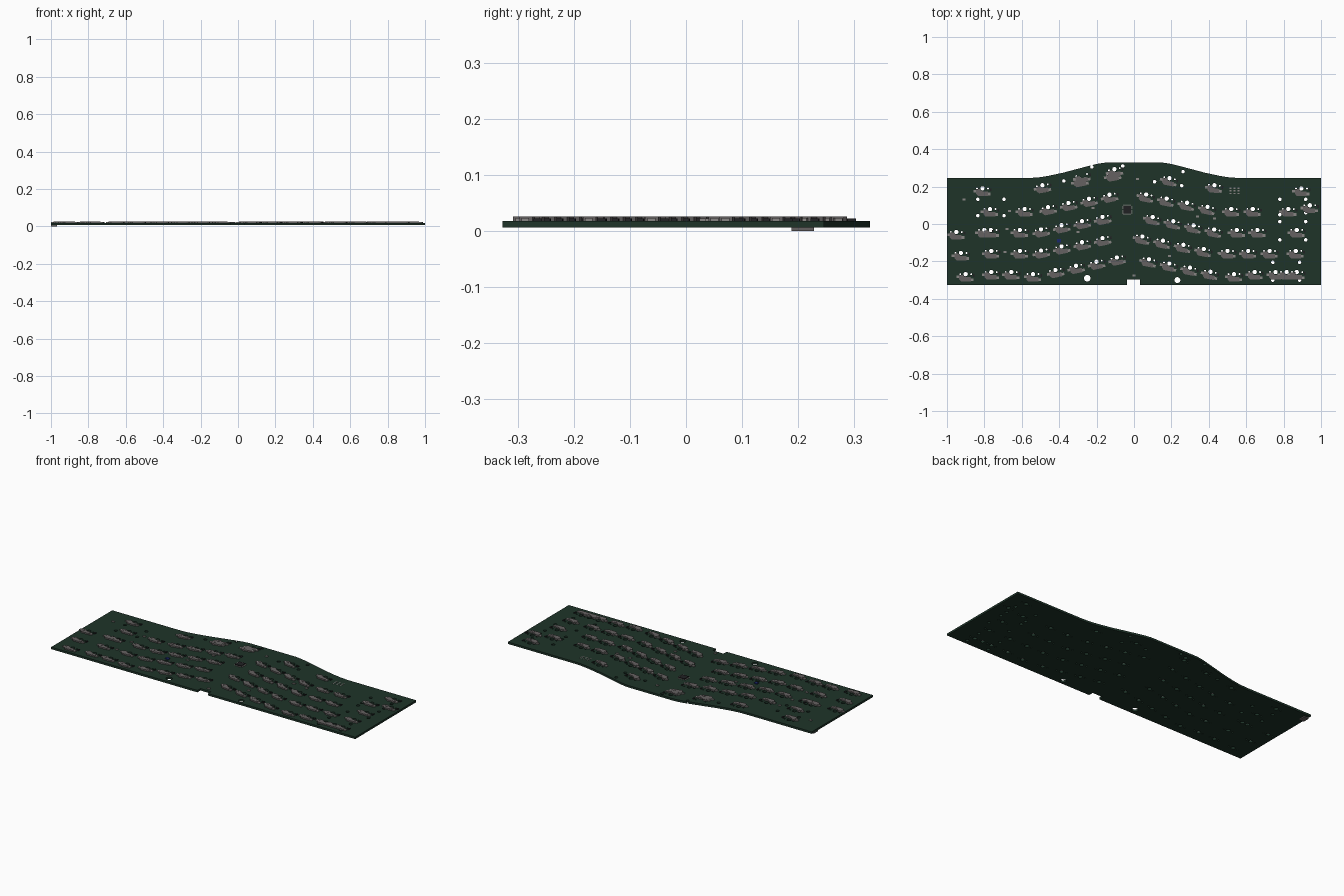
import bpy, bmesh, math
from mathutils import Matrix, Vector

if "Cube" in bpy.data.objects:
    bpy.data.objects.remove(bpy.data.objects["Cube"])

MM = 1 / 173
Z0, Z1 = 0.0062, 0.018          # board bottom and top


def material(name, rgb):
    m = bpy.data.materials.new(name)
    m.diffuse_color = (*rgb, 1)
    m.use_nodes = True
    m.node_tree.nodes["Principled BSDF"].inputs["Base Color"].default_value = m.diffuse_color
    return m


green = material("solder_mask", (0.013, 0.034, 0.022))
grey = material("socket_plastic", (0.13, 0.12, 0.12))
metal = material("metal", (0.25, 0.235, 0.23))
black = material("chip_black", (0.015, 0.015, 0.017))
blue = material("blue_part", (0.01, 0.02, 0.15))


def prism(bm, pts, z0, z1, mat=Matrix()):
    low = [bm.verts.new(mat @ Vector((x, y, z0))) for x, y in pts]
    top = [bm.verts.new(mat @ Vector((x, y, z1))) for x, y in pts]
    bm.faces.new(low[::-1])
    bm.faces.new(top)
    n = len(pts)
    for i in range(n):
        j = (i + 1) % n
        bm.faces.new((low[i], low[j], top[j], top[i]))


def rect(cx, cy, w, h):
    return [(cx - w / 2, cy - h / 2), (cx + w / 2, cy - h / 2),
            (cx + w / 2, cy + h / 2), (cx - w / 2, cy + h / 2)]


def circle(cx, cy, r, n=16):
    return [(cx + r * math.cos(2 * math.pi * i / n),
             cy + r * math.sin(2 * math.pi * i / n)) for i in range(n)]


def finish(bm, name, mat):
    bmesh.ops.recalc_face_normals(bm, faces=bm.faces)
    me = bpy.data.meshes.new(name)
    bm.to_mesh(me)
    bm.free()
    ob = bpy.data.objects.new(name, me)
    bpy.context.collection.objects.link(ob)
    me.materials.append(mat)
    return ob


# Key positions: (x, y, tilt in degrees)
keys = [(-.81, .19, 0), (-.49, .207, 10), (-.29, .24, 11), (-.28, .262, 11),
        (-.105, .293, 11), (-.115, .27, 11), (.19, .245, -11), (.43, .207, -6),
        (.895, .19, 0), (.94, .10, 0), (-.95, -.043, 0), (-.925, -.155, 0),
        (-.90, -.268, 0), (.535, -.268, 0), (-.54, -.268, 0)]
flat_rows = [(.08, (-.77, -.585, .52, .635, .825)),
             (-.032, (-.80, -.765, -.61, .55, .66, .87)),
             (-.144, (-.763, -.61, .50, .61, .725, .865)),
             (-.257, (-.763, -.656, .645, .757, .816, .87))]
for y, xs in flat_rows:
    keys += [(x, y, 0) for x in xs]
# Slanted runs: start x, start y, direction (up on the left, down on the right)
for x, y, d in [(-.46, .09, 1), (-.497, -.029, 1), (-.497, -.142, 1), (-.42, -.246, 1),
                (.065, .158, -1), (.10, .037, -1), (.045, -.067, -1), (.08, -.189, -1)]:
    keys += [(x + .1095 * i, y + d * .0222 * i, 11.5 * d) for i in range(4)]

# Circuit board outline
shoulder = [(.155, .328), (.20, .321), (.29, .298), (.38, .274), (.46, .257),
            (.51, .249), (.56, .246), (.999, .246)]
outline = [(-1, -.327), (-.038, -.327), (-.038, -.298), (.032, -.298), (.032, -.327), (1, -.327)]
outline += shoulder[::-1] + [(-x, y) for x, y in shoulder]
bm = bmesh.new()
prism(bm, outline, Z0, Z1)
board = finish(bm, "circuit_board", green)

# Holes: switch posts, side pegs, stabilisers and mounting holes
holes = []


def add_hole(x, y, r):
    if all(math.hypot(x - a, y - b) > r + s + .001 for a, b, s in holes):
        holes.append((x, y, r))


for x, y, r in [(-.25, -.29, .018), (.232, -.3, .016)]:
    add_hole(x, y, r)
for x, y, a in keys:
    add_hole(x, y, .0117)
for x, y, a in keys:
    c, s = math.cos(math.radians(a)), math.sin(math.radians(a))
    for d in (-.0293, .0293):
        add_hole(x + d * c, y + d * s, .005)
for x, ys in [(.78, (.132, .05, .013, -.085)), (.918, (.132, .06, .013, -.085)),
              (.742, (-.205, -.3)), (.885, (-.205, -.3)), (-.835, (.132, .045)),
              (-.695, (.132, .045)), (.11, (.226,)), (.262, (.28,)), (.255, (.205,)),
              (-.375, (.23,)), (-.225, (.305,)), (-.06, (.31,))]:
    for y in ys:
        add_hole(x, y, .0095)
bm = bmesh.new()
for x, y, r in holes:
    prism(bm, circle(x, y, r), Z0 - .01, Z1 + .01)
cutter = finish(bm, "hole_cutter", green)
cutter.hide_render = True
mod = board.modifiers.new("holes", 'BOOLEAN')
mod.operation = 'DIFFERENCE'
mod.solver = 'EXACT'
mod.object = cutter
bpy.context.view_layer.objects.active = board
bpy.ops.object.modifier_apply(modifier=mod.name)
bpy.data.objects.remove(cutter)

# Switch sockets with metal end tabs, and one diode by each
body = [(-6.1, -.6), (-6.1, -4.9), (-4.2, -6.9), (4.9, -6.9), (4.9, -2.9),
        (.6, -2.8), (-1.2, -2.3), (-2.3, -.6)]
bodies, tabs, diodes = bmesh.new(), bmesh.new(), bmesh.new()
for x, y, a in keys:
    m = Matrix.Translation((x, y, 0)) @ Matrix.Rotation(math.radians(a), 4, 'Z')
    ms = m @ Matrix.Diagonal((MM, MM, 1, 1))
    prism(bodies, body, Z1, .0255, ms)
    for px, py in ((-3.81, -2.54), (2.54, -5.08)):
        prism(bodies, circle(px, py, 1.45, 12), .0255, .0262, ms)
    for px, py in ((-7.3, -2.54), (6.1, -5.08)):
        prism(tabs, rect(px, py, 2.5, 2.4), Z1, .0235, ms)
    prism(diodes, rect(7.6, -1.2, 1.5, 2.6), Z1, .0225, ms)
finish(bodies, "switch_sockets", grey)
finish(tabs, "socket_tabs", metal)
finish(diodes, "diodes", black)

# Controller chip with its legs
bm = bmesh.new()
prism(bm, rect(-.037, .075, .04, .04), Z1, .0235)
finish(bm, "controller_chip", black)
bm = bmesh.new()
for i in range(8):
    t = -.0175 + .005 * i
    for s in (-.024, .024):
        prism(bm, rect(-.037 + t, .075 + s, .0025, .008), Z1, .0195)
        prism(bm, rect(-.037 + s, .075 + t, .008, .0025), Z1, .0195)
finish(bm, "chip_legs", metal)

# Small grey parts and the pad grid
bm = bmesh.new()
for x, y in [(-.91, .13), (-.665, .07), (-.68, -.027), (.02, .24), (.43, .03), (.19, -.17),
             (-.69, -.15), (.455, -.155), (0, -.275), (-.30, -.043), (-.22, .085), (.34, .04)]:
    prism(bm, rect(x, y, .016, .011), Z1, .022)
for i in range(3):
    for j in range(3):
        prism(bm, rect(.515 + .022 * i, .163 + .014 * j, .01, .007), Z1, .019)
finish(bm, "small_parts", metal)
bm = bmesh.new()
prism(bm, rect(-.40, -.09, .022, .018), Z1, .023)
finish(bm, "blue_component", blue)

# Connector under the left edge
bm = bmesh.new()
prism(bm, rect(-.984, .208, .03, .04), 0, Z0)
finish(bm, "underside_connector", grey)
